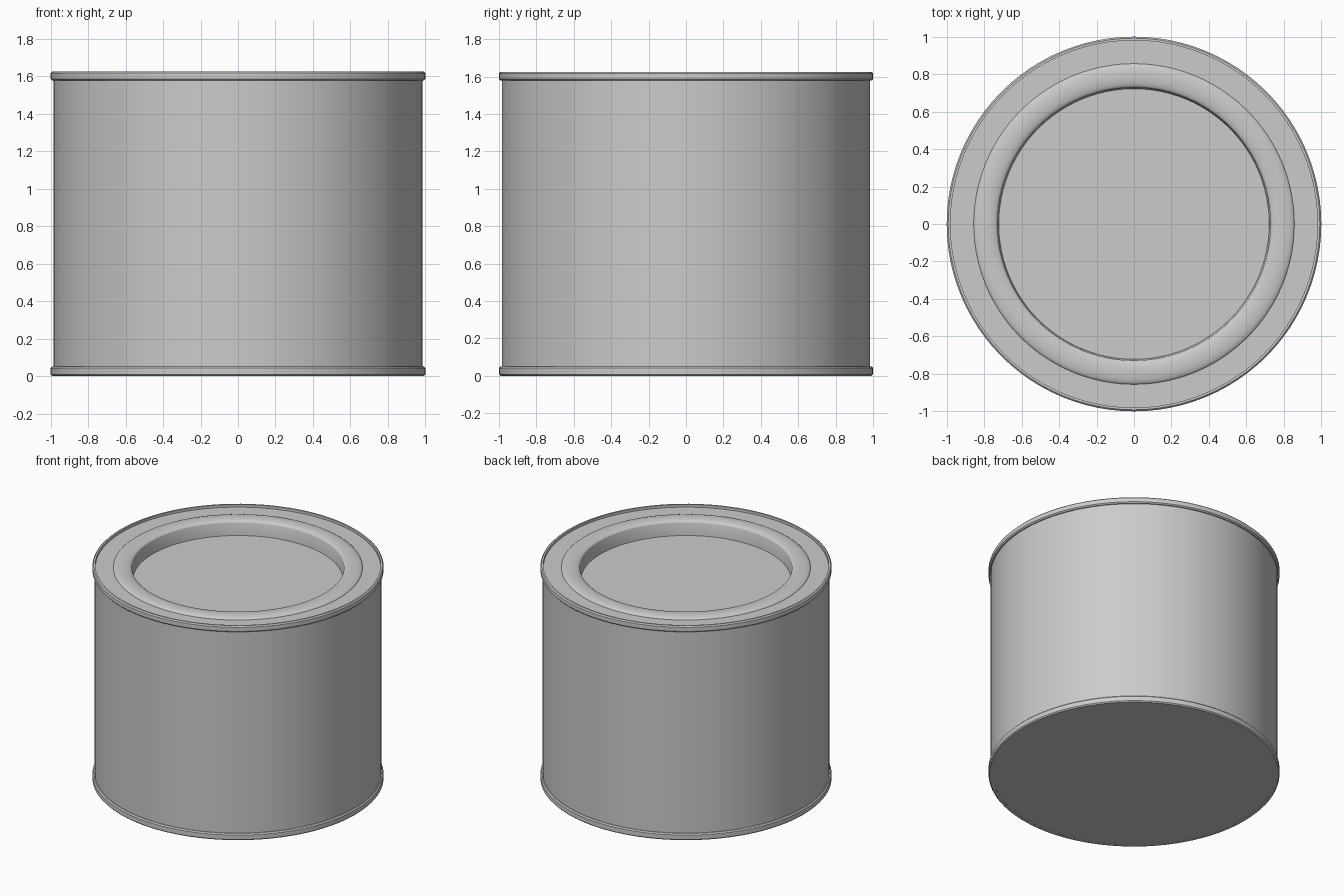
import bpy
import math

cube = bpy.data.objects.get("Cube")
if cube:
    bpy.data.objects.remove(cube, do_unlink=True)

SEGMENTS = 96

metal = bpy.data.materials.new("grey metal")
grey = (0.6, 0.6, 0.6, 1)
metal.diffuse_color = grey
metal.use_nodes = True
metal.node_tree.nodes["Principled BSDF"].inputs["Base Color"].default_value = grey


def lathe(name, profile, closed=False):
    """Spin a (radius, height) profile about z; a zero radius becomes a pole."""
    verts, faces, rings = [], [], []
    for r, z in profile:
        start, count = len(verts), SEGMENTS if r > 0 else 1
        for i in range(count):
            a = math.tau * i / SEGMENTS
            verts.append((r * math.cos(a), r * math.sin(a), z))
        rings.append([start + i % count for i in range(SEGMENTS)])
    pairs = list(zip(rings, rings[1:]))
    if closed:
        pairs.append((rings[-1], rings[0]))
    for low, high in pairs:
        for i in range(SEGMENTS):
            j = (i + 1) % SEGMENTS
            quad = (low[i], low[j], high[j], high[i])
            faces.append(tuple(dict.fromkeys(quad)))
    mesh = bpy.data.meshes.new(name)
    mesh.from_pydata(verts, [], faces)
    mesh.materials.append(metal)
    obj = bpy.data.objects.new(name, mesh)
    bpy.context.collection.objects.link(obj)
    bpy.ops.object.select_all(action="DESELECT")
    obj.select_set(True)
    bpy.context.view_layer.objects.active = obj
    bpy.ops.object.shade_smooth_by_angle(angle=math.radians(35))
    return obj


def rim_profile(bottom, top, inner):
    """Rolled seam with softened outer corners, listed counter-clockwise."""
    b = 0.008
    return [(inner, bottom), (1 - b, bottom), (1, bottom + b),
            (1, top - b), (1 - b, top), (inner, top)]


# Can wall
lathe("can_wall", [(0.985, 0.03), (0.985, 1.6)])

# Bottom seam and base
lathe("bottom_rim", rim_profile(0, 0.05, 0.97), closed=True)
lathe("can_base", [(0, 0.001), (0.98, 0.001)])

# Top seam and the flat ring inside it
lathe("top_rim", rim_profile(1.578, 1.625, 0.98), closed=True)
lathe("top_ring", [(0.985, 1.605), (0.84, 1.605)])

# Press-in lid: rounded lip, steep inner wall and sunken disc
lip = []
for step in range(13):
    a = math.pi * step / 12
    lip.append((0.793 + 0.064 * math.cos(a), 1.603 + 0.02 * math.sin(a)))
lathe("lid", [(0.857, 1.59)] + lip + [(0.722, 1.51), (0, 1.51)])
